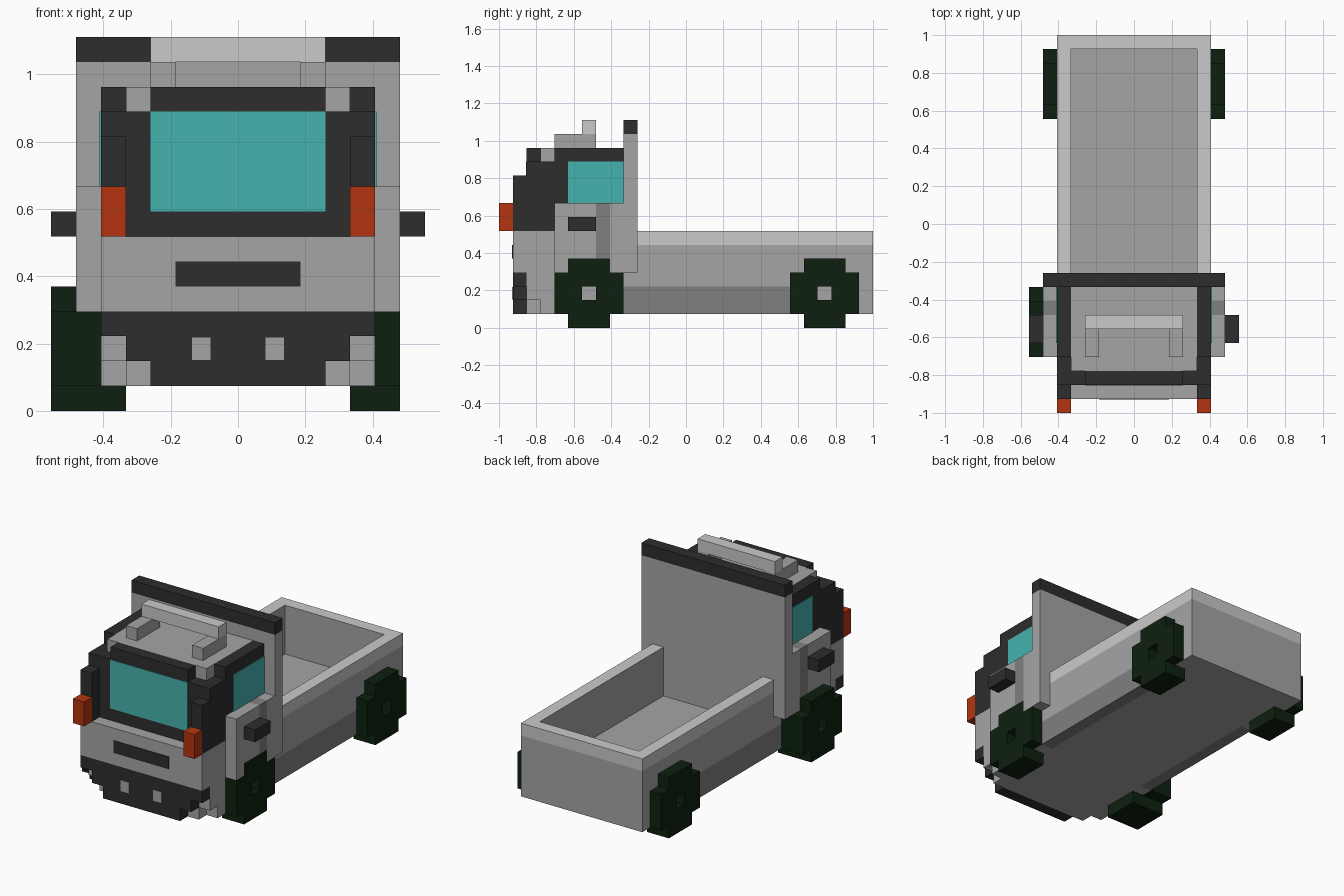
import bpy, bmesh
from mathutils import Vector

if "Cube" in bpy.data.objects:
    bpy.data.objects.remove(bpy.data.objects["Cube"])

V = 2 / 27  # size of one block; all coordinates below are in blocks


def material(name, r, g, b):
    m = bpy.data.materials.new(name)
    m.diffuse_color = (r, g, b, 1)
    m.use_nodes = True
    m.node_tree.nodes["Principled BSDF"].inputs["Base Color"].default_value = m.diffuse_color
    return m


LIGHT = material("light_grey", 0.59, 0.59, 0.59)
GREY = material("mid_grey", 0.375, 0.375, 0.375)
DARK = material("dark_grey", 0.216, 0.216, 0.216)
BLACK = material("black_trim", 0.026, 0.026, 0.026)
GLASS = material("teal_glass", 0.061, 0.45, 0.425)
ORANGE = material("orange_lamp", 0.455, 0.036, 0.005)
TYRE = material("dark_green_tyre", 0.004, 0.0145, 0.0045)


def finish(name, bm, *mats):
    """Scale blocks to units, shift so the nose is at y = -1, and link."""
    for v in bm.verts:
        v.co = v.co * V + Vector((0, -1, 0))
    bmesh.ops.recalc_face_normals(bm, faces=bm.faces)
    me = bpy.data.meshes.new(name)
    bm.to_mesh(me)
    bm.free()
    for m in mats:
        me.materials.append(m)
    ob = bpy.data.objects.new(name, me)
    bpy.context.collection.objects.link(ob)
    return ob


def box(name, x, y, z, mat, inner=None):
    """Block from ranges; faces looking into the bed can take another colour."""
    bm = bmesh.new()
    bmesh.ops.create_cube(bm, size=1)
    for v in bm.verts:
        v.co = Vector([a + (b - a) * (c + 0.5) for (a, b), c in zip((x, y, z), v.co)])
    bm.normal_update()
    if inner:
        for f in bm.faces:
            to_bed = Vector((0, 18, 0)) - f.calc_center_median()
            to_bed.z = 0
            if f.normal.dot(to_bed) > 0.1:
                f.material_index = 1
    return finish(name, bm, *([mat, inner] if inner else [mat]))


def pair(name, x, y, z, mat, inner=None):
    box("right_" + name, x, y, z, mat, inner)
    box("left_" + name, (-x[1], -x[0]), y, z, mat, inner)


def mid(name, half, y, z, mat, inner=None):
    box(name, (-half, half), y, z, mat, inner)


def wheel(name, side, y0, outer):
    """Stepped round wheel with a square hub hole, extruded from a cell pattern."""
    bm = bmesh.new()
    for i in range(5):
        for k in range(5):
            if (i in (0, 4) and k in (0, 4)) or (i, k) == (2, 2):
                continue
            bm.faces.new([bm.verts.new((side * 5.5, y0 + i + a, k + b))
                          for a, b in ((0, 0), (1, 0), (1, 1), (0, 1))])
    bmesh.ops.remove_doubles(bm, verts=bm.verts, dist=0.01)
    ext = bmesh.ops.extrude_face_region(bm, geom=bm.faces[:])
    for v in ext["geom"]:
        if isinstance(v, bmesh.types.BMVert):
            v.co.x = side * outer
    finish(name, bm, TYRE)
    # inner part of the tread below the body
    xs = sorted((side * 4.5, side * 5.5))
    box(name + "_inner_tread", xs, (y0 + 1, y0 + 4), (0, 1), TYRE)


# wheels (the front left one sticks out one block further)
wheel("front_right_wheel", 1, 4, 6.5)
wheel("front_left_wheel", -1, 4, 7.5)
wheel("rear_right_wheel", 1, 21, 6.5)
wheel("rear_left_wheel", -1, 21, 6.5)

# lower cab and stepped nose
mid("cab_lower", 5.5, (3, 9), (1, 7), GREY)
mid("nose_back", 5.5, (2, 3), (2, 7), GREY)
mid("nose_back_bottom", 4.5, (2, 3), (1, 2), GREY)
mid("nose_front", 5.5, (1, 2), (4, 7), GREY)
for i, half in enumerate((3.5, 4.5, 5.5)):
    mid("bumper_step_%d" % i, half, (1, 2), (1 + i, 2 + i), BLACK)
P = 0.06  # painted plate thickness in blocks
mid("grille_slot", 2.5, (1 - P, 1), (5, 6), BLACK)
pair("headlight", (1.1, 1.85), (1 - P, 1), (2.05, 2.95), GREY)
pair("marker_lamp", (4.5, 5.5), (0, 1), (7, 9), ORANGE)

# upper cab, windows and roof
mid("cab_upper", 5.5, (2, 9), (7, 12), BLACK)
pair("front_pillar", (4.5, 5.5), (1, 2), (7, 11), BLACK)
mid("windshield", 3.5, (2 - P, 2), (8, 12), GLASS)
pair("side_window", (5.5, 5.5 + P), (5, 9), (9, 12), GLASS)
mid("roof", 4.5, (3, 9), (12, 13), GREY)
mid("roof_front_edge", 3.5, (2, 3), (12, 13), BLACK)
pair("roof_rail", (4.5, 5.5), (4, 9), (12, 13), BLACK)
pair("light_bar_foot", (2.5, 3.5), (4, 7), (13, 14), GREY)
mid("light_bar", 3.5, (6, 7), (14, 15), LIGHT)

# fenders around the front wheels, with mirrors
FX = (5.5, 6.5)
pair("fender", FX, (4, 7), (5, 9), GREY)
pair("fender_front_drop", FX, (4, 5), (4, 5), GREY)
pair("fender_groove", FX, (7, 8), (5, 9), DARK)
pair("fender_rear", FX, (8, 9), (4, 9), GREY)
pair("mirror", (6.5, 7.5), (5, 7), (7, 8), BLACK)

# panel behind the cab
mid("rear_panel", 6.5, (9, 10), (4, 14), GREY)
mid("rear_panel_base", 4.5, (9, 10), (3, 4), GREY)
mid("rear_panel_top", 6.5, (9, 10), (14, 15), BLACK)

# load bed
BX = (4.5, 5.5)
mid("bed_floor", 4.5, (9, 26), (1, 3), GREY)
pair("sill", BX, (9, 21), (1, 3), DARK)
pair("rear_sill", BX, (21, 26), (1, 3), GREY)
pair("bed_side", BX, (9, 26), (3, 6), GREY)
pair("bed_rim", BX, (9, 26), (6, 7), LIGHT, GREY)
mid("tailgate", 5.5, (26, 27), (1, 6), GREY)
mid("tailgate_rim", 5.5, (26, 27), (6, 7), LIGHT, GREY)
